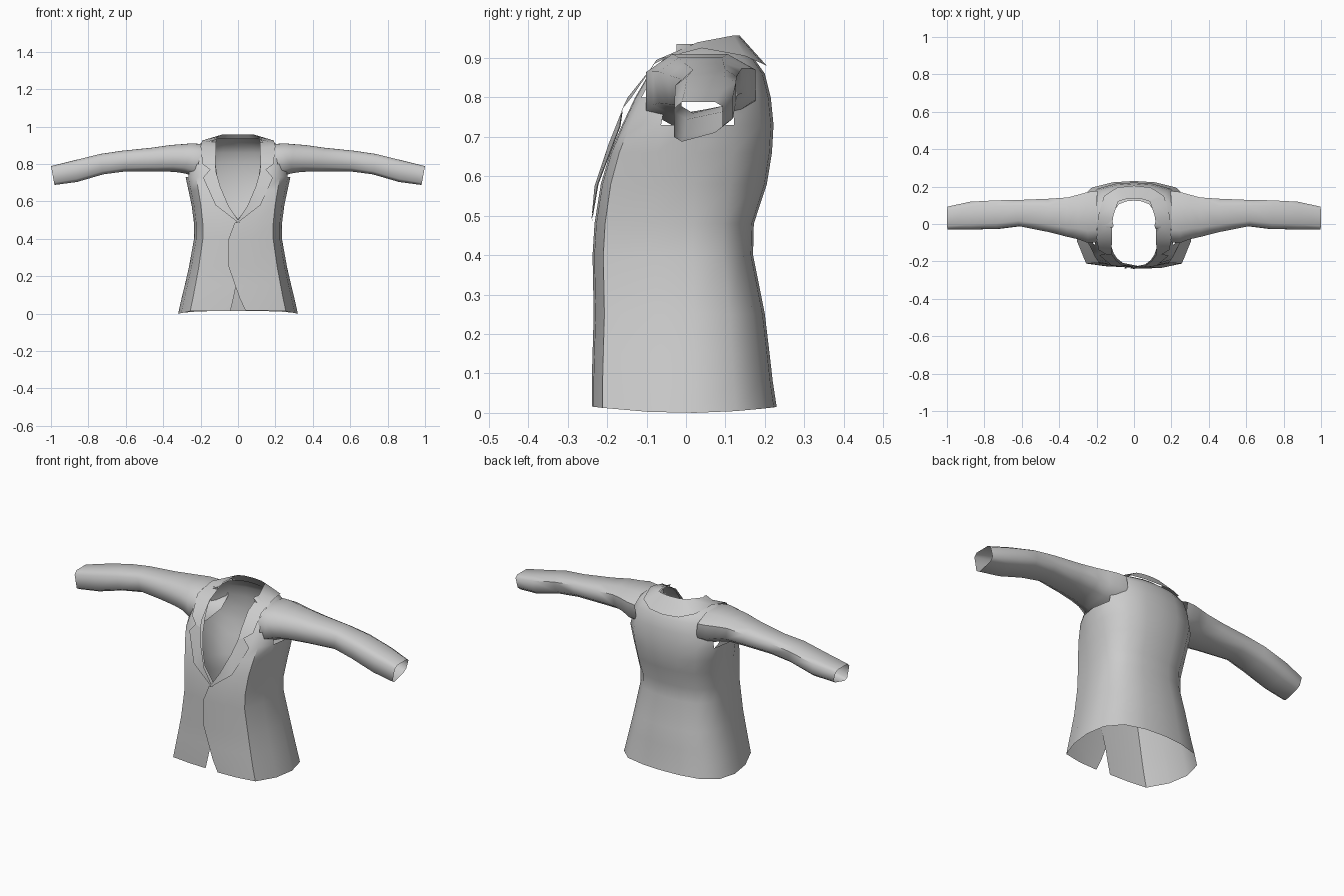
import bpy, bmesh, math

if "Cube" in bpy.data.objects:
    bpy.data.objects.remove(bpy.data.objects["Cube"], do_unlink=True)

cloth = bpy.data.materials.new("grey_cloth")
cloth.use_nodes = True
GREY = (0.6, 0.6, 0.6, 1)
cloth.diffuse_color = GREY
cloth.node_tree.nodes["Principled BSDF"].inputs["Base Color"].default_value = GREY


def loft(name, rows, closed=False, mirror=False, drop=None, angle=40):
    """Skin rows of points into an open sheet or tube."""
    bm = bmesh.new()
    grid = [[bm.verts.new(p) for p in row] for row in rows]
    for a, b in zip(grid, grid[1:]):
        n = len(a)
        for i in range(n if closed else n - 1):
            j = (i + 1) % n
            bm.faces.new((a[i], a[j], b[j], b[i]))
    bmesh.ops.remove_doubles(bm, verts=bm.verts, dist=0.0005)
    if drop:
        gone = [f for f in bm.faces if drop(f.calc_center_median())]
        bmesh.ops.delete(bm, geom=gone, context='FACES')
    bmesh.ops.recalc_face_normals(bm, faces=bm.faces)
    me = bpy.data.meshes.new(name)
    bm.to_mesh(me)
    bm.free()
    me.materials.append(cloth)
    ob = bpy.data.objects.new(name, me)
    bpy.context.collection.objects.link(ob)
    if mirror:
        mod = ob.modifiers.new("mirror", 'MIRROR')
        mod.merge_threshold = 0.001
    bpy.ops.object.select_all(action='DESELECT')
    ob.select_set(True)
    bpy.context.view_layer.objects.active = ob
    bpy.ops.object.shade_smooth_by_angle(angle=math.radians(angle))
    return ob


# Torso: level = height, half width, front y, back y, left edge x, right edge x
levels = [
    (0, .32, -.235, .23, .04, -.04),
    (.08, .302, -.235, .22, .01, -.025),
    (.15, .285, -.233, .212, -.015, -.01),
    (.25, .262, -.23, .2, -.05, .02),
    (.4, .235, -.233, .17, -.05, .03),
    (.48, .235, -.228, .172, -.02, .02),
    (.58, .248, -.212, .205, .06, -.06),
    (.66, .265, -.188, .218, .09, -.09),
    (.73, .28, -.158, .222, .11, -.11),
    (.8, .265, -.125, .215, .12, -.12),
    (.86, .25, -.09, .2, .125, -.125),
    (.895, .225, -.055, .175, .122, -.122),
    (.915, .19, -.02, .15, .12, -.12),
    (.935, .115, -.02, .125, .113, -.113),
]


def half_section(hw, yf, yb, edge, lift):
    corner = max(.8 * hw, edge)
    return [(edge, yf - lift), ((edge + corner) / 2, .98 * yf - lift),
            (corner, .9 * yf), (.95 * hw, .4 * yf), (hw, .1 * yb),
            (.93 * hw, .55 * yb), (.7 * hw, .85 * yb), (.35 * hw, .97 * yb)]


def torso_ring(z, hw, yf, yb, left, right):
    a = half_section(hw, yf, yb, left, .004)
    b = half_section(hw, yf, yb, -right, -.004)
    pts = a + [(0, yb)] + [(-x, y) for x, y in reversed(b)]
    hem = .015 if z == 0 else 0
    return [(x, y, z + hem * (y / .23) ** 2) for x, y in pts]


def armhole(c):
    return abs(c.x) > .21 and .74 < c.z < .89 and -.09 < c.y < .13


loft("jacket_body", [torso_ring(*l) for l in levels], drop=armhole, angle=50)

# Sleeves: station = x, top z, bottom z, front y, back y
stations = [
    (.2, .912, .715, -.105, .185),
    (.25, .915, .715, -.11, .18),
    (.3, .91, .735, -.09, .165),
    (.36, .905, .745, -.075, .148),
    (.46, .89, .748, -.048, .14),
    (.62, .873, .75, -.015, .132),
    (.74, .855, .735, -.03, .13),
    (.88, .82, .695, -.032, .122),
    (1.0, .79, .68, -.032, .095),
]


def sleeve_ring(x, zt, zb, yf, yb):
    power = .75 - .45 * max(0, x - .3)
    ring = []
    for k in range(8):
        t = math.pi * (k + .5) / 4
        c, s = (math.copysign(abs(v) ** power, v) for v in (math.cos(t), math.sin(t)))
        low = (1 - s) / 2
        # the underside rises toward the back and the cuff leans inward
        z = (zt + zb) / 2 + s * (zt - zb) / 2 + .035 * low * (c + 1) / 2
        ring.append((x - .02 * low, (yf + yb) / 2 + c * (yb - yf) / 2, z))
    return ring


loft("sleeves", [sleeve_ring(*s) for s in stations], closed=True, mirror=True, angle=60)

# Lapels: outer edge and fold edge, from the button point to the notch
lapel = [
    [(.0, -.24, .487), (-.01, -.24, .485)],
    [(.12, -.224, .58), (.05, -.232, .575)],
    [(.187, -.168, .727), (.095, -.197, .68)],
    [(.15, -.162, .77), (.118, -.165, .76)],
]
left_lapel = loft("left_lapel", lapel)
loft("right_lapel", [[(-x, y + .002, z) for x, y, z in row] for row in lapel])

# Collar: wraps from the notch over the shoulders to the back of the neck
collar = [
    [(.15, -.162, .77), (.118, -.165, .76)],
    [(.19, -.138, .8), (.12, -.148, .8)],
    [(.2, -.075, .895), (.118, -.08, .885)],
    [(.192, .04, .925), (.115, .03, .94)],
    [(.16, .15, .905), (.085, .12, .957)],
    [(.09, .195, .885), (.05, .132, .957)],
    [(0, .205, .88), (0, .136, .957)],
]
loft("collar", collar, mirror=True, angle=50)
